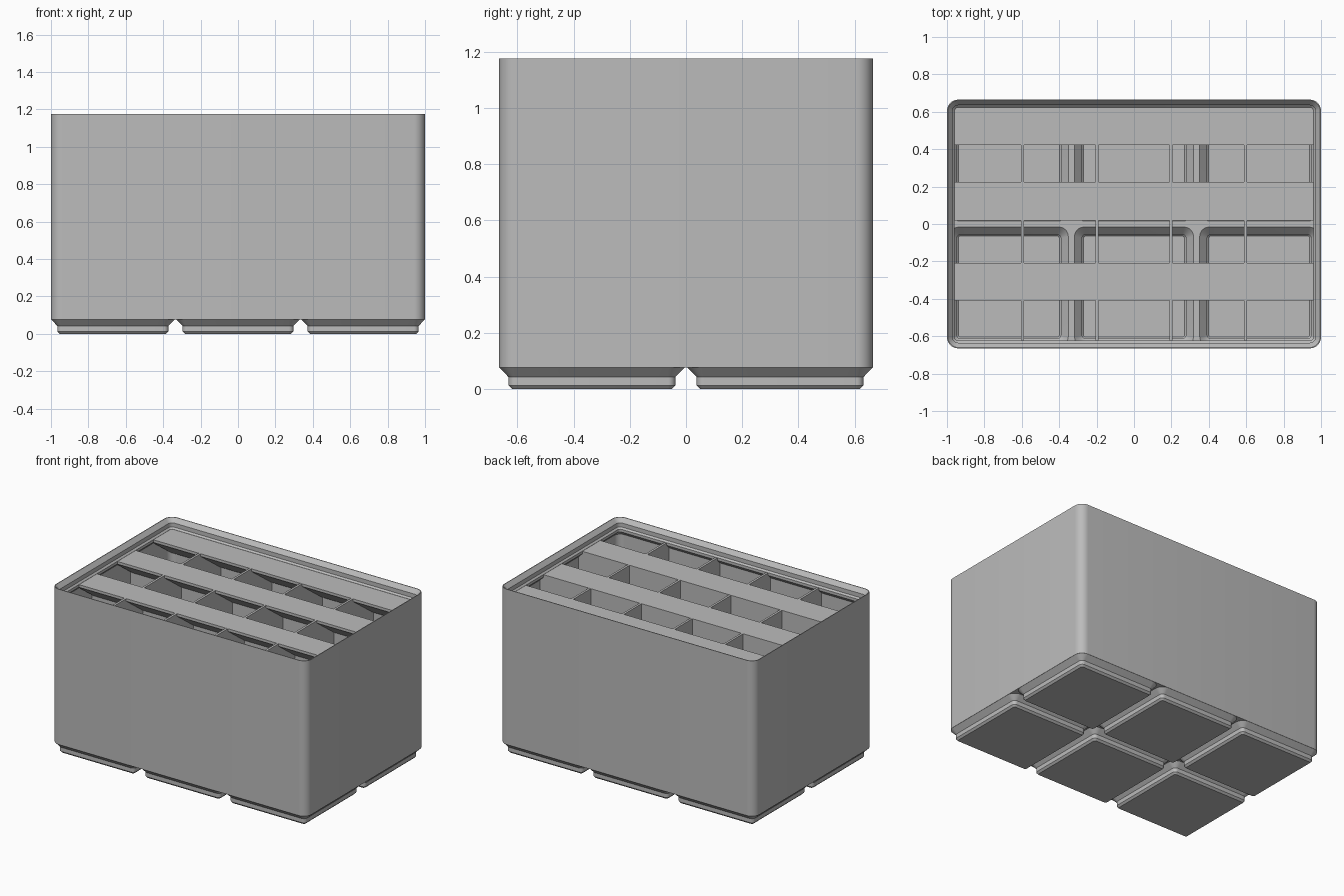
import bpy, bmesh, math

cube = bpy.data.objects.get("Cube")
if cube:
    bpy.data.objects.remove(cube, do_unlink=True)

# Single plain grey
grey = bpy.data.materials.new("plain_grey")
grey.use_nodes = True
COLOR = (0.5, 0.5, 0.5, 1)
grey.diffuse_color = COLOR
grey.node_tree.nodes["Principled BSDF"].inputs["Base Color"].default_value = COLOR

HX, HY = 1.0, 0.665           # half sizes of the bin
PITCH = 0.6693                # spacing of the feet
BASE_Z, FLOOR_Z, SHELF_Z, TOP_Z = 0.076, 0.092, 1.106, 1.176
CORNER = 0.06


def finish(name, bm, smooth=False):
    bmesh.ops.recalc_face_normals(bm, faces=bm.faces)
    mesh = bpy.data.meshes.new(name)
    bm.to_mesh(mesh)
    bm.free()
    mesh.materials.append(grey)
    obj = bpy.data.objects.new(name, mesh)
    bpy.context.collection.objects.link(obj)
    if smooth:
        bpy.ops.object.select_all(action='DESELECT')
        obj.select_set(True)
        bpy.context.view_layer.objects.active = obj
        bpy.ops.object.shade_smooth_by_angle(angle=math.radians(30))
    return obj


def ring(bm, cx, cy, a, b, r, z, n=8):
    """Rounded rectangle of vertices."""
    verts = []
    for k, (sx, sy) in enumerate([(1, 1), (-1, 1), (-1, -1), (1, -1)]):
        for i in range(n + 1):
            t = math.pi / 2 * (k + i / n)
            verts.append(bm.verts.new((cx + sx * (a - r) + r * math.cos(t),
                                       cy + sy * (b - r) + r * math.sin(t), z)))
    return verts


def loft(bm, rings):
    for lo, hi in zip(rings, rings[1:]):
        for i in range(len(lo)):
            j = (i + 1) % len(lo)
            bm.faces.new((lo[i], lo[j], hi[j], hi[i]))


def loop_edges(bm, verts):
    return [bm.edges.get((v, verts[i - 1])) for i, v in enumerate(verts)]


def add_box(bm, x, y, z):
    """Box from (min, max) pairs."""
    v = [bm.verts.new((px, py, pz)) for px in x for py in y for pz in z]
    for f in ((0, 1, 3, 2), (4, 6, 7, 5), (0, 4, 5, 1),
              (2, 3, 7, 6), (0, 2, 6, 4), (1, 5, 7, 3)):
        bm.faces.new([v[i] for i in f])


# Bin body: outer wall, stacking lip and inner wall as (inset, height)
bm = bmesh.new()
wall = [(0, BASE_Z), (0, TOP_Z), (0.005, TOP_Z), (0.03, 1.147), (0.03, 1.118),
        (0.041, 1.107), (0.041, 1.088), (0.012, 1.059), (0.012, FLOOR_Z)]
shell = [ring(bm, 0, 0, HX - d, HY - d, max(CORNER - d, 0.019), z) for d, z in wall]
loft(bm, shell)
under = loop_edges(bm, shell[0])
floor = loop_edges(bm, shell[-1])

# Hollow feet as (half width, corner radius, height)
foot_out = [(0.3295, 0.059, BASE_Z), (0.2965, 0.0255, 0.042),
            (0.2965, 0.0255, 0.013), (0.284, 0.0128, 0)]
foot_in = [(0.318, 0.05, FLOOR_Z), (0.278, 0.02, 0.05),
           (0.278, 0.02, 0.028), (0.27, 0.012, 0.02)]
for ix in (-1, 0, 1):
    for iy in (-0.5, 0.5):
        for profile, edges in ((foot_out, under), (foot_in, floor)):
            rings = [ring(bm, ix * PITCH, iy * PITCH, h, h, r, z) for h, r, z in profile]
            loft(bm, rings)
            bm.faces.new(rings[-1])
            edges += loop_edges(bm, rings[0])
for edges in (under, floor):
    bmesh.ops.triangle_fill(bm, edges=edges, use_beauty=True, normal=(0, 0, 1))
finish("bin_body", bm, smooth=True)

# Dividers: full upper panels, with lower panels reaching into each foot
T = 0.008
UPPER, LOWER = (0.08, SHELF_Z - 0.0005), (0.015, 0.1)
FOOT = 0.287
bm = bmesh.new()
for k in (-1.5, -0.5, 0.5, 1.5):
    x = (k * 0.398 - T, k * 0.398 + T)
    add_box(bm, x, (-0.657, 0.657), UPPER)
    for c in (-PITCH / 2, PITCH / 2):
        add_box(bm, x, (c - FOOT, c + FOOT), LOWER)
finish("cross_dividers", bm)

bm = bmesh.new()
ROW = 0.217
for k in (-ROW, ROW):
    y = (k - T, k + T)
    add_box(bm, (-0.99, 0.99), y, UPPER)
    for c in (-PITCH, 0, PITCH):
        add_box(bm, (c - FOOT, c + FOOT), y, LOWER)
finish("long_dividers", bm)

# Label shelves with sloped undersides at the back of each row
for name, back, front in (("front_shelf", -ROW + T, -0.41),
                          ("middle_shelf", ROW + T, 0.02),
                          ("back_shelf", 0.64, 0.422)):
    bm = bmesh.new()
    edge_z = SHELF_Z - 0.019
    profile = [(back, SHELF_Z), (front, SHELF_Z), (front, edge_z),
               (back, edge_z - 0.727 * (back - front))]
    ends = [[bm.verts.new((x, y, z)) for y, z in profile] for x in (-0.975, 0.975)]
    loft(bm, ends)
    for end in ends:
        bm.faces.new(end)
    finish(name, bm)
